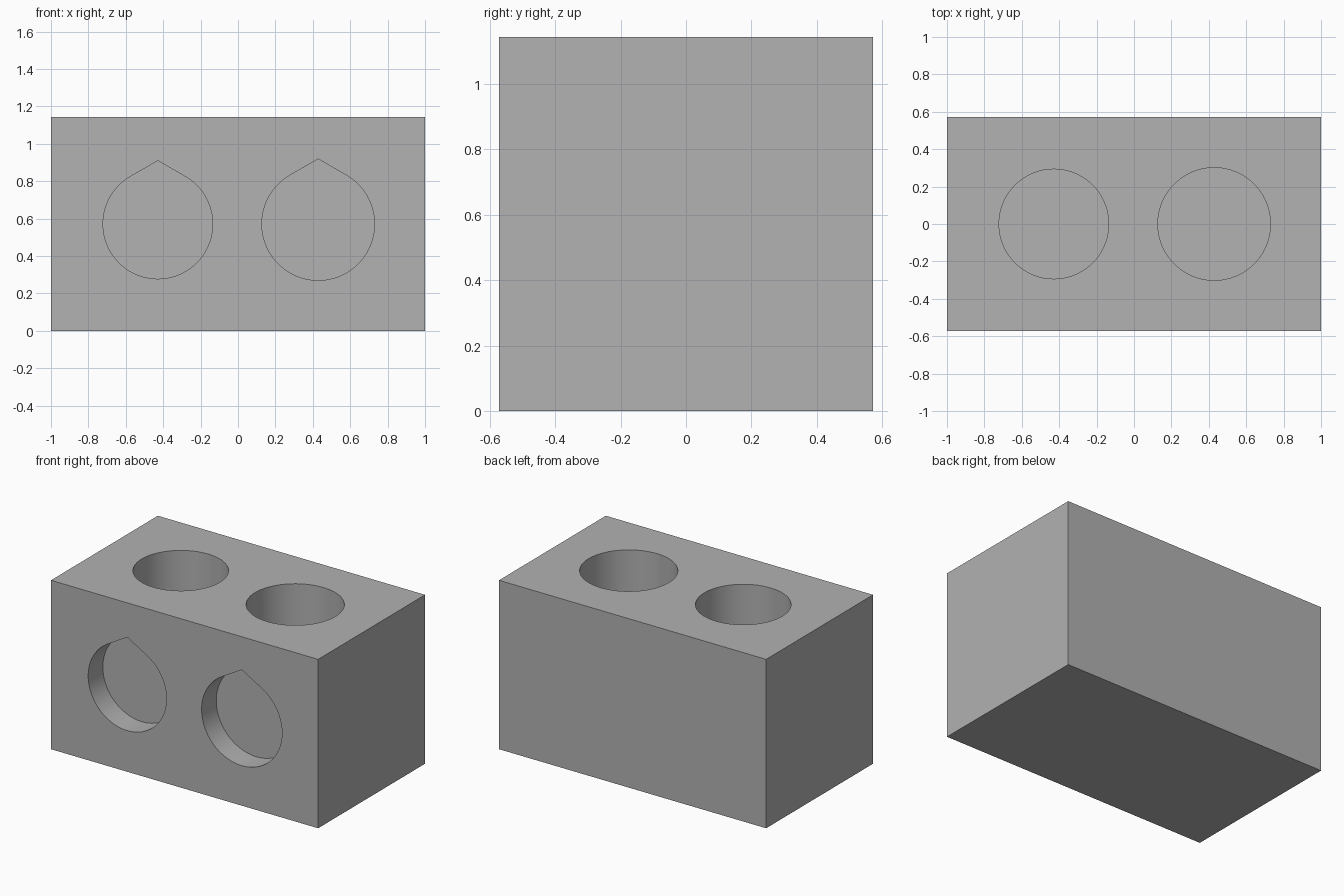
import bpy, bmesh, math
from mathutils import Matrix

if "Cube" in bpy.data.objects:
    bpy.data.objects.remove(bpy.data.objects["Cube"])

W, D, H = 2.0, 1.143, 1.143      # block size
MID = H / 2
SEGS = 96

gray = bpy.data.materials.new("plain gray")
gray.diffuse_color = (0.445, 0.445, 0.445, 1)
gray.use_nodes = True
gray.node_tree.nodes["Principled BSDF"].inputs["Base Color"].default_value = gray.diffuse_color


def prism(name, outline, length, matrix):
    """Extrude a 2D outline along local z, then place it."""
    bm = bmesh.new()
    face = bm.faces.new([bm.verts.new((u, v, 0)) for u, v in outline])
    top = bmesh.ops.extrude_face_region(bm, geom=[face])["geom"]
    verts = [g for g in top if isinstance(g, bmesh.types.BMVert)]
    bmesh.ops.translate(bm, verts=verts, vec=(0, 0, length))
    bmesh.ops.recalc_face_normals(bm, faces=bm.faces)
    mesh = bpy.data.meshes.new(name)
    bm.to_mesh(mesh)
    bm.free()
    mesh.transform(matrix)
    mesh.materials.append(gray)
    obj = bpy.data.objects.new(name, mesh)
    bpy.context.collection.objects.link(obj)
    return obj


def arc(r, start, end, n):
    angles = [math.radians(start + (end - start) * i / n) for i in range(n + 1)]
    return [(r * math.cos(a), r * math.sin(a)) for a in angles]


# Solid block
block = prism("block", [(-W/2, -D/2), (W/2, -D/2), (W/2, D/2), (-W/2, D/2)],
              H, Matrix())

# Each side has a round top bore and a teardrop front pocket
cutters = []
for side, x, r in (("left", -0.4286, 0.293), ("right", 0.4286, 0.301)):
    round_outline = arc(r, 0, 360, SEGS)[:-1]
    cutters.append(prism(side + "_bore_cutter", round_outline, 0.9,
                         Matrix.Translation((x, 0, H - 0.714))))
    # Arc closed by two tangents meeting in a peak
    teardrop = arc(r, 120, 420, SEGS) + [(0, r / math.cos(math.radians(30)))]
    place = Matrix.Translation((x, -D/2 + 0.157, MID)) @ Matrix.Rotation(math.pi/2, 4, 'X')
    cutters.append(prism(side + "_pocket_cutter", teardrop, 0.3, place))

for cutter in cutters:
    mod = block.modifiers.new(cutter.name, 'BOOLEAN')
    mod.operation = 'DIFFERENCE'
    mod.solver = 'EXACT'
    mod.object = cutter

# Bake the cuts, drop the cutters, smooth the bore walls
bpy.context.view_layer.objects.active = block
block.select_set(True)
for mod in list(block.modifiers):
    bpy.ops.object.modifier_apply(modifier=mod.name)
for cutter in cutters:
    bpy.data.objects.remove(cutter)
bpy.ops.object.shade_smooth_by_angle(angle=math.radians(25))
